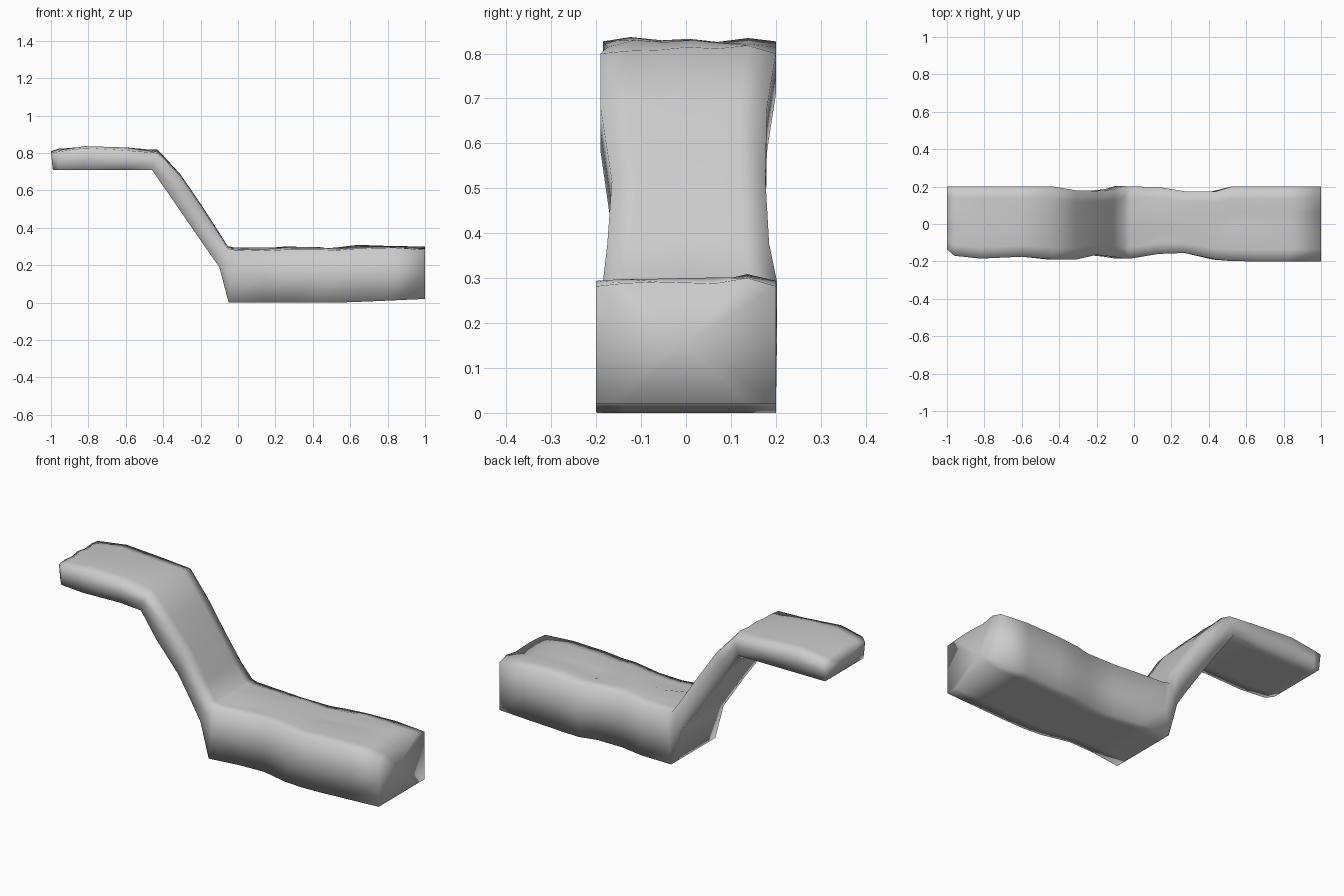
import bpy, bmesh, random

if "Cube" in bpy.data.objects:
    bpy.data.objects.remove(bpy.data.objects["Cube"])
random.seed(4)

# stations along the ledge: top x, top z, bottom x, bottom z, near y, far y
stations = [
    (-1.00, .808, -.99, .71, -.135, .20), (-.96, .815, -.96, .71, -.17, .20),
    (-.82, .835, -.82, .71, -.185, .20), (-.60, .822, -.60, .71, -.175, .20),
    (-.43, .808, -.46, .71, -.19, .20), (-.31, .685, -.37, .58, -.19, .18),
    (-.20, .525, -.25, .405, -.165, .177), (-.11, .385, -.16, .275, -.175, .185),
    (-.055, .298, -.10, .19, -.185, .203), (-.02, .29, -.05, 0, -.185, .20),
    (.13, .285, .13, 0, -.16, .198), (.27, .292, .27, 0, -.155, .175),
    (.44, .292, .42, 0, -.19, .175), (.52, .288, .52, 0, -.198, .20),
    (.64, .297, .64, .004, -.20, .20), (.83, .302, .83, .012, -.20, .20),
    (1.00, .29, 1.00, .02, -.20, .20),
]
cols = [0, .16, .34, .5, .66, .84, 1]
ridge = [-.008, .001, -.002, .003, -.003, .004, -.008]


def lerp(a, b, t):
    return a + (b - a) * t


# rocky ledge: rings of top row, far side point, bottom row, near side point
bm = bmesh.new()
rings = []
for tx, tz, bx, bz, y0, y1 in stations:
    flat = tx < -.05 and tx > -.42
    top, bottom = [], []
    for c, r in zip(cols, ridge):
        bump = 0 if flat or c in (0, 1) else random.uniform(-.008, .008)
        top.append(bm.verts.new((tx, lerp(y0, y1, c), tz + r + bump)))
        bottom.append(bm.verts.new((bx, lerp(y0, y1, c), bz)))
    mid = [bm.verts.new((lerp(bx, tx, .5), y, lerp(bz, tz, .5))) for y in (y1, y0)]
    rings.append(top + [mid[0]] + bottom[::-1] + [mid[1]])
n = len(rings[0])
for a, b in zip(rings, rings[1:]):
    for i in range(n):
        j = (i + 1) % n
        bm.faces.new((a[i], a[j], b[j], b[i]))

# end caps, the right one chipped inwards
for ring, dent in ((rings[0], 0), (rings[-1], -.025)):
    p = sum((v.co for v in ring), ring[0].co * 0) / n
    p.x += dent
    hub = bm.verts.new(p)
    for i in range(n):
        bm.faces.new((ring[i], ring[(i + 1) % n], hub))
bmesh.ops.recalc_face_normals(bm, faces=bm.faces)

mesh = bpy.data.meshes.new("rock_ledge")
bm.to_mesh(mesh)
bm.free()
for p in mesh.polygons:
    p.use_smooth = True
ledge = bpy.data.objects.new("rock_ledge", mesh)
bpy.context.collection.objects.link(ledge)
